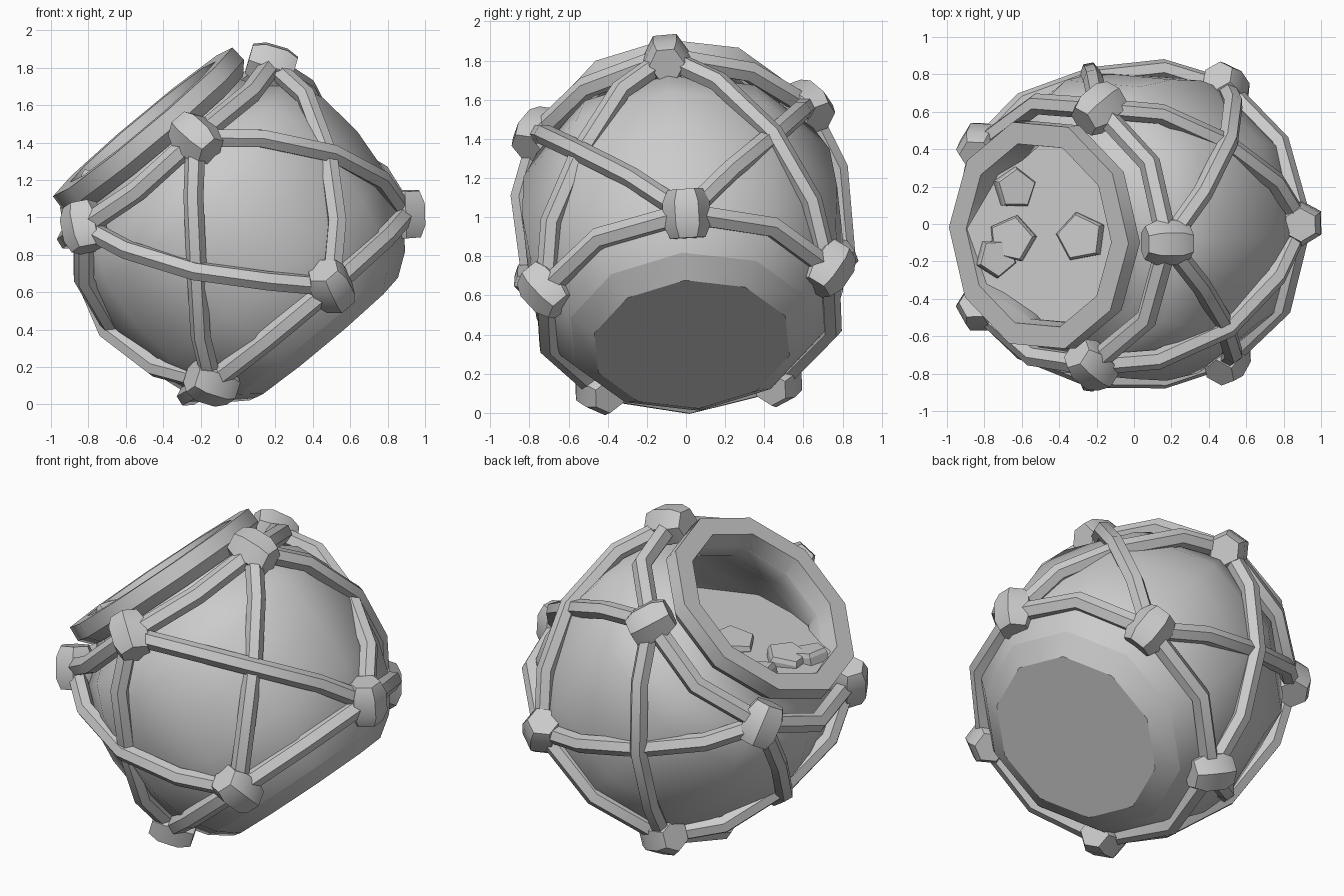
import bpy, bmesh, math
from mathutils import Vector, Matrix

if "Cube" in bpy.data.objects:
    bpy.data.objects.remove(bpy.data.objects["Cube"])

gray = bpy.data.materials.new("stone gray")
gray.diffuse_color = (0.6, 0.6, 0.6, 1)
gray.use_nodes = True
gray.node_tree.nodes["Principled BSDF"].inputs["Base Color"].default_value = gray.diffuse_color

# Tilted pot frame: origin at the base centre, local z along the pot axis
AXIS = Vector((-0.64, -0.06, 0.766)).normalized()
V = AXIS.cross(Vector((0.77, 0, 0.64))).normalized()
U = V.cross(AXIS)
POT = Matrix.Translation((0.46, 0.03, 0.35)) @ Matrix((U, V, AXIS)).transposed().to_4x4()
TURN = math.radians(-4)


def local(r, ang, t):
    return Vector((r * math.cos(ang), r * math.sin(ang), t))


def finish(bm, name, smooth=None):
    me = bpy.data.meshes.new(name)
    bm.to_mesh(me)
    bm.free()
    ob = bpy.data.objects.new(name, me)
    bpy.context.collection.objects.link(ob)
    me.materials.append(gray)
    if smooth:
        bpy.context.view_layer.objects.active = ob
        bpy.ops.object.select_all(action='DESELECT')
        ob.select_set(True)
        bpy.ops.object.shade_smooth_by_angle(angle=math.radians(smooth))
    return ob


def lathe(profile, sides, matrix, turn=0.0, cap_start=False, cap_end=False):
    bm = bmesh.new()
    rings = [[bm.verts.new(matrix @ local(r, turn + math.tau * i / sides, t))
              for i in range(sides)] for r, t in profile]
    for a, b in zip(rings, rings[1:]):
        for i in range(sides):
            j = (i + 1) % sides
            bm.faces.new((a[i], a[j], b[j], b[i]))
    if cap_start:
        bm.faces.new(rings[0][::-1])
    if cap_end:
        bm.faces.new(rings[-1])
    return bm


# Pot body and its bevelled base
body = [(0.635, 0.085), (0.75, 0.24), (0.825, 0.47), (0.85, 0.74),
        (0.825, 1.0), (0.74, 1.18), (0.59, 1.29), (0.54, 1.37)]
finish(lathe(body, 10, POT, TURN), "pot_body", 60)
finish(lathe([(0.515, 0), (0.635, 0.085)], 10, POT, TURN), "base_bevel", 60)
finish(lathe([(0.515, 0)], 10, POT, TURN, cap_start=True), "base")

# Thick rim
rim = [(0.53, 1.36), (0.57, 1.36), (0.63, 1.425), (0.625, 1.515), (0.505, 1.515), (0.49, 1.40)]
finish(lathe(rim, 10, POT, TURN), "rim", 38)

# Inner wall, cut level at the liquid surface
LEVEL = 1.185
inner = [(0.76, 0.75), (0.71, 0.97), (0.61, 1.17), (0.50, 1.30), (0.49, 1.40), (0.505, 1.515)]
bm = lathe(inner, 10, POT, TURN)
bmesh.ops.reverse_faces(bm, faces=bm.faces[:])
cut = bmesh.ops.bisect_plane(bm, geom=bm.verts[:] + bm.edges[:] + bm.faces[:],
                             plane_co=(0, 0, LEVEL), plane_no=(0, 0, 1), clear_inner=True)
loop = [v.co.copy() for v in cut["geom_cut"] if isinstance(v, bmesh.types.BMVert)]
finish(bm, "inner_wall", 60)

# Level liquid surface
mid = sum(loop, Vector()) / len(loop)
loop.sort(key=lambda p: math.atan2(p.y - mid.y, p.x - mid.x))
bm = bmesh.new()
bm.faces.new([bm.verts.new(p) for p in loop])
finish(bm, "liquid_surface")

# Five-sided bubbles, slightly tipped on the liquid
for x, y, r, turn, tip in ((-0.64, 0.19, 0.115, 0.3, 0.25), (-0.65, -0.08, 0.13, 0.1, -0.15),
                           (-0.74, -0.18, 0.11, 1.0, 0.2), (-0.28, -0.07, 0.135, 0.5, -0.2)):
    place = Matrix.Translation((x, y, LEVEL)) @ Matrix.Rotation(tip, 4, 'Y')
    finish(lathe([(r, -0.04), (r, 0.03), (r * 0.9, 0.055)], 5, place, turn, cap_end=True), "bubble")


# Ropes
def rope(name, points, radius=0.054):
    cu = bpy.data.curves.new(name, 'CURVE')
    cu.dimensions = '3D'
    cu.bevel_depth = radius
    cu.bevel_resolution = 1
    cu.use_fill_caps = True
    sp = cu.splines.new('POLY')
    sp.points.add(len(points) - 1)
    for p, q in zip(sp.points, points):
        p.co = (*(POT @ q), 1)
    tmp = bpy.data.objects.new(name, cu)
    bpy.context.collection.objects.link(tmp)
    bpy.context.view_layer.update()
    me = bpy.data.meshes.new_from_object(tmp.evaluated_get(bpy.context.evaluated_depsgraph_get()))
    bpy.data.objects.remove(tmp)
    bm = bmesh.new()
    bm.from_mesh(me)
    bpy.data.meshes.remove(me)
    bm.normal_update()
    finish(bm, name, 50)


# Knots: six-sided barrels lying along the slope of the pot
def knot(name, r, ang, t, lean):
    out = local(1, ang, 0)
    along = (Vector((0, 0, -math.cos(lean))) + out * math.sin(lean)).normalized()
    side = along.cross(out).normalized()
    up = side.cross(along)
    m = Matrix((up, side, along)).transposed().to_4x4()
    m.translation = local(r, ang, t)
    barrel = [(0.09, -0.125), (0.12, -0.06), (0.12, 0.06), (0.09, 0.125)]
    finish(lathe(barrel, 6, POT @ m, math.radians(30), True, True), name, 32)


TOP_R, TOP_T, LOW_R, LOW_T = 0.725, 1.31, 0.762, 0.235
top_angles = [math.radians(d) for d in (-4, 67, 140, 214, 283)]
low_angles = [math.radians(d) for d in (-1, 69, 143, 217, 286)]


def at(angles, i):
    return angles[i % 5] + math.tau * (i // 5)


def mix(a, b, f):
    return a + (b - a) * f


for k in range(5):
    a, b = at(top_angles, k), at(low_angles, k)
    a2, b2 = at(top_angles, k + 1), at(low_angles, k + 1)
    knot("upper_knot", TOP_R, a, TOP_T, math.radians(34))
    knot("lower_knot", LOW_R, b, LOW_T, math.radians(-38))
    # Ring ropes, one bend between neighbouring knots
    rope("upper_ring_rope", [local(TOP_R, a, TOP_T), local(0.71, mix(a, a2, 0.5), TOP_T - 0.02),
                             local(TOP_R, a2, TOP_T)], 0.058)
    rope("lower_ring_rope", [local(LOW_R, b, LOW_T), local(0.755, mix(b, b2, 0.5), LOW_T),
                             local(LOW_R, b2, LOW_T)], 0.058)
    # Crossing ropes: one direction passes over, the other tucks under
    for s, lift in ((1, 0.012), (-1, -0.018)):
        path = [(TOP_R, 0, TOP_T), (0.815, 0.25, 1.08), (0.848 + lift, 0.5, 0.77),
                (0.83, 0.75, 0.48), (LOW_R, 1, LOW_T)]
        end = at(low_angles, k + s)
        rope("crossing_rope", [local(r, mix(a, end, f), t) for r, f, t in path])
